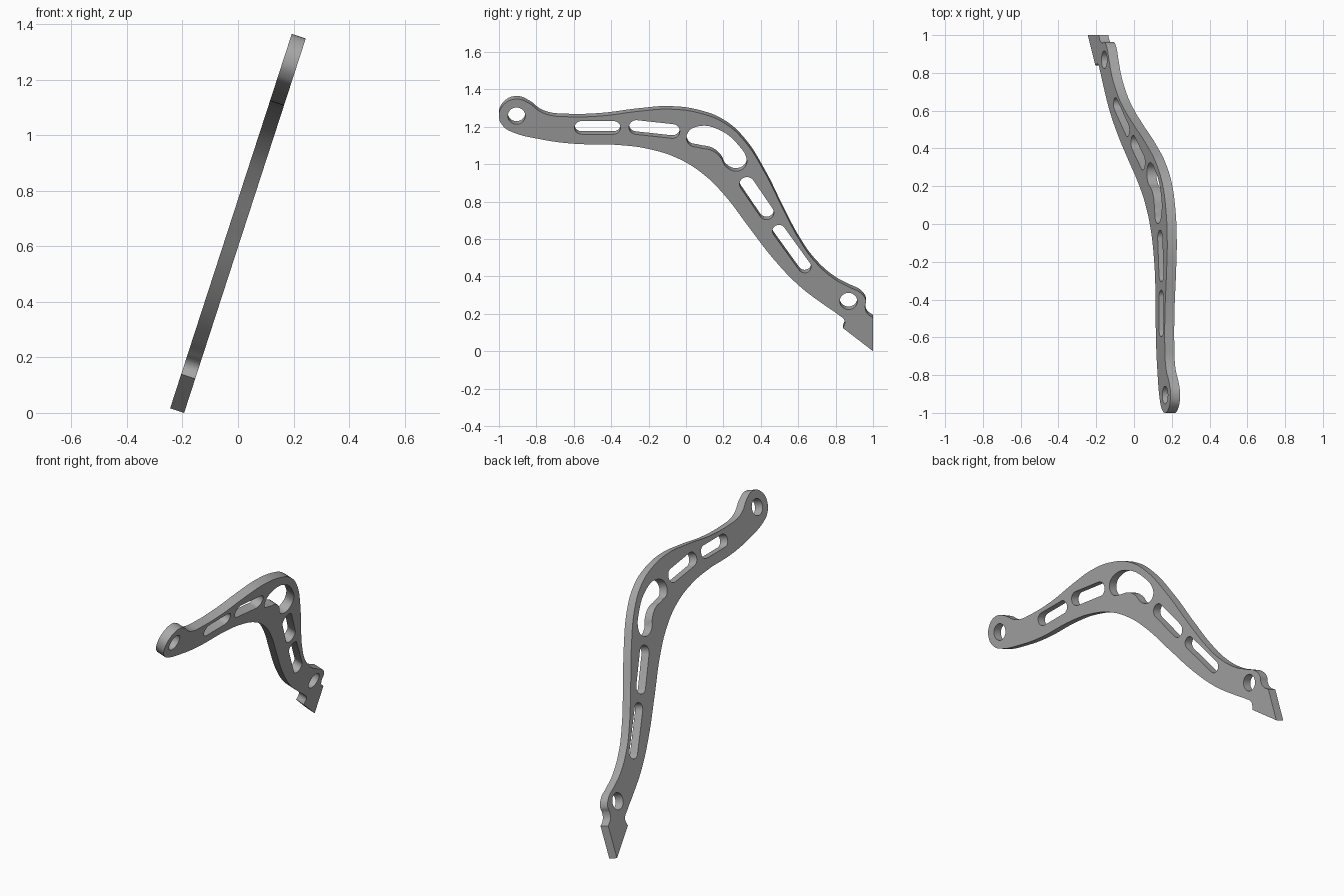
import bpy, bmesh
from math import sin, cos, pi, radians, atan2
from mathutils import Matrix, Vector

cube = bpy.data.objects.get("Cube")
if cube:
    bpy.data.objects.remove(cube)

TILT = radians(18)      # lean of the plate towards +x
THICK = 0.053
RISE = cos(TILT)        # height gained per unit along the plate

steel = bpy.data.materials.new("plain_grey")
steel.use_nodes = True
grey = (0.4, 0.4, 0.4, 1)
steel.diffuse_color = grey
steel.node_tree.nodes["Principled BSDF"].inputs["Base Color"].default_value = grey

curve = bpy.data.curves.new("bracket_profile", "CURVE")
curve.dimensions = "2D"
curve.fill_mode = "BOTH"
curve.extrude = THICK / 2
curve.resolution_u = 8


def smooth_loop(points, corners=()):
    """Closed smooth loop through (y, z) points, sharp at the corners."""
    s = curve.splines.new("BEZIER")
    s.bezier_points.add(len(points) - 1)
    s.use_cyclic_u = True
    for bp, (y, z) in zip(s.bezier_points, points):
        bp.co = (y, z / RISE, 0)
    for bp, p in zip(s.bezier_points, points):
        kind = "VECTOR" if p in corners else "AUTO"
        bp.handle_left_type = bp.handle_right_type = kind


def slot(a, b, r, n=14):
    """Round-ended slot between two (y, z) centres; a round hole if they match."""
    a, b = (Vector((p[0], p[1] / RISE)) for p in (a, b))
    ang = atan2(b.y - a.y, b.x - a.x)
    pts = []
    for c, start in ((b, ang - pi / 2), (a, ang + pi / 2)):
        for i in range(n + (a != b)):
            t = start + pi * i / n
            pts.append((c.x + r * cos(t), c.y + r * sin(t), 0, 1))
    s = curve.splines.new("POLY")
    s.points.add(len(pts) - 1)
    for p, co in zip(s.points, pts):
        p.co = co
    s.use_cyclic_u = True


# Outer outline: upper edge, pointed foot, lower edge
upper = [(-.906, 1.348), (-.837, 1.324), (-.783, 1.283), (-.73, 1.262), (-.65, 1.254),
         (-.463, 1.257), (-.249, 1.283), (-.09, 1.294), (.072, 1.273), (.206, 1.219),
         (.313, 1.123), (.42, .957), (.527, .743), (.607, .594), (.687, .481),
         (.794, .385), (.874, .342), (.935, .31), (.962, .27), (.958, .235), (.968, .203)]
foot = [(1, .178), (1, 0), (.84, .123)]
lower = [(.848, .162), (.81, .198), (.741, .246), (.607, .348), (.473, .487), (.34, .658),
         (.206, .834), (.099, .941), (-.035, 1.027), (-.195, 1.08), (-.356, 1.102),
         (-.612, 1.11), (-.783, 1.134), (-.925, 1.17), (-.975, 1.2), (-1, 1.258), (-.972, 1.321)]
smooth_loop(upper + foot + lower, foot)

# Curved window at the bend
smooth_loop([(.008, 1.165), (.07, 1.203), (.18, 1.182), (.285, 1.096), (.324, 1.027),
             (.316, .987), (.27, .963), (.215, .985), (.185, 1.035), (.14, 1.072),
             (.07, 1.088), (.015, 1.107)])

# Straight slots and the two bolt holes
slot((-.559, 1.195), (-.387, 1.195), .037)
slot((-.265, 1.197), (-.073, 1.176), .04)
slot((.326, .893), (.43, .741), .04)
slot((.497, .642), (.634, .452), .035)
for hole in ((-.906, 1.258), (.869, .267)):
    slot(hole, hole, .047)

# Turn the profile into one clean mesh, leaning sideways
temp = bpy.data.objects.new("temp_profile", curve)
bpy.context.collection.objects.link(temp)
bpy.context.view_layer.update()
deps = bpy.context.evaluated_depsgraph_get()
mesh = bpy.data.meshes.new_from_object(temp.evaluated_get(deps))
bpy.data.objects.remove(temp)

normal = Vector((cos(TILT), 0, -sin(TILT)))
lean = Vector((sin(TILT), 0, cos(TILT)))
place = Matrix((Vector((0, 1, 0)), lean, normal)).transposed().to_4x4()
place.translation = Vector((-.194, 0, 0)) - normal * THICK / 2
bm = bmesh.new()
bm.from_mesh(mesh)
bmesh.ops.remove_doubles(bm, verts=bm.verts, dist=1e-5)
bmesh.ops.transform(bm, matrix=place, verts=bm.verts)
bmesh.ops.recalc_face_normals(bm, faces=bm.faces)
bm.to_mesh(mesh)
bm.free()
mesh.materials.clear()
mesh.materials.append(steel)

bracket = bpy.data.objects.new("bracket_plate", mesh)
bpy.context.collection.objects.link(bracket)
bpy.context.view_layer.objects.active = bracket
bracket.select_set(True)
bpy.ops.object.shade_smooth_by_angle(angle=radians(30))
